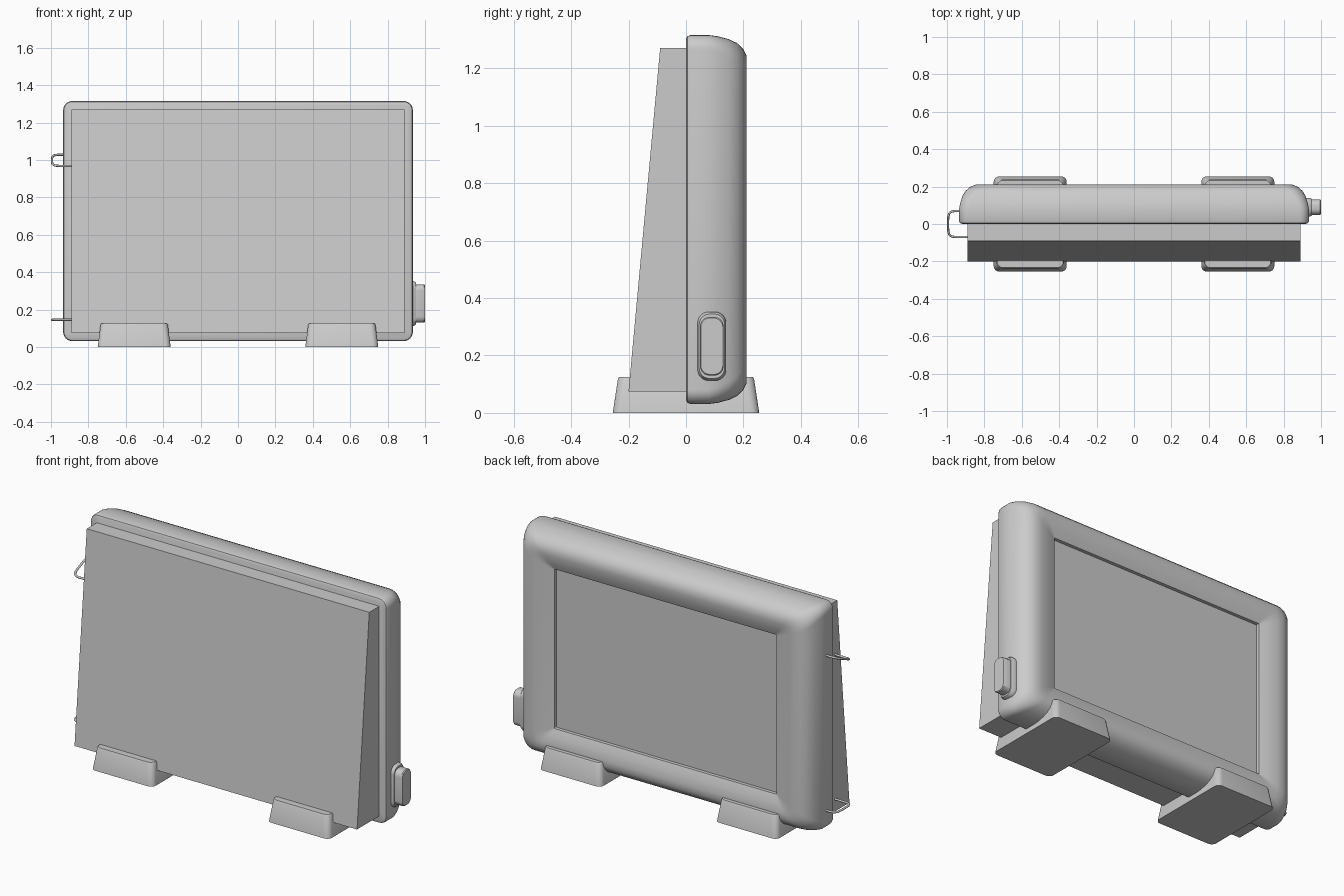
import bpy, bmesh, math

cube = bpy.data.objects.get("Cube")
if cube:
    bpy.data.objects.remove(cube, do_unlink=True)

GREY = (0.6, 0.6, 0.6, 1)
mat = bpy.data.materials.new("light grey")
mat.use_nodes = True
mat.diffuse_color = GREY
mat.node_tree.nodes["Principled BSDF"].inputs["Base Color"].default_value = GREY


def outline(half_u, half_v, r, steps=6):
    """Rounded rectangle as 2D points, counter-clockwise."""
    pts = []
    for corner, (su, sv) in enumerate([(1, 1), (-1, 1), (-1, -1), (1, -1)]):
        for i in range(steps + 1):
            a = math.pi / 2 * (corner + i / steps)
            pts.append((su * (half_u - r) + r * math.cos(a),
                        sv * (half_v - r) + r * math.sin(a)))
    return pts


def loft(name, rings, angle=35):
    """Skin a list of equal-length point rings and cap both ends."""
    bm = bmesh.new()
    loops = [[bm.verts.new(p) for p in ring] for ring in rings]
    for a, b in zip(loops, loops[1:]):
        for i in range(len(a)):
            j = (i + 1) % len(a)
            bm.faces.new((a[i], a[j], b[j], b[i]))
    bm.faces.new(loops[0])
    bm.faces.new(loops[-1])
    bmesh.ops.recalc_face_normals(bm, faces=bm.faces)
    mesh = bpy.data.meshes.new(name)
    bm.to_mesh(mesh)
    bm.free()
    obj = bpy.data.objects.new(name, mesh)
    finish(obj, angle)
    return obj


def finish(obj, angle):
    bpy.context.collection.objects.link(obj)
    obj.data.materials.append(mat)
    if obj.type == 'MESH':
        bpy.ops.object.select_all(action='DESELECT')
        obj.select_set(True)
        bpy.context.view_layer.objects.active = obj
        bpy.ops.object.shade_smooth_by_angle(angle=math.radians(angle))


# Frame: (inset, depth, corner radius) from the front edge round to the opening
bezel = [(.018, 0, .04), (.005, .005, .045), (0, .016, .05), (0, .08, .05),
         (.005, .11, .055), (.018, .15, .065), (.035, .178, .07),
         (.058, .198, .07), (.09, .211, .06), (.13, .211, .045),
         (.185, .202, .025), (.235, .185, .004), (.235, .165, .004)]
loft("screen_frame", [[(u, y, .673 + v) for u, v in
     outline(.935 - d, .642 - d * .8, r)] for d, y, r in bezel], 40)

# Tapered housing on the front
side = [(.01, .075), (-.2, .075), (-.09, 1.27), (.01, 1.27)]
loft("tapered_housing", [[(x, y, z) for y, z in side] for x in (-.89, .89)])

# Feet
for label, cx in (("left", .555), ("right", -.555)):
    loft(label + "_foot", [[(cx + u, v, z) for u, v in outline(w, d, .03)]
         for w, d, z in ((.195, .255, 0), (.18, .237, .118), (.176, .233, .125))])

# Side button: base plate and cap
for name, levels in (
        ("button_base", [(.92, .05, .12), (.94, .05, .12), (.952, .044, .112)]),
        ("button_cap", [(.94, .041, .102), (.995, .041, .102), (1, .038, .098)])):
    loft(name, [[(x, .09 + u, .232 + v) for u, v in outline(w, h, w * .8)]
         for x, w, h in levels])


# Wire loops on the right side
def wire_loop(name, z, tilt):
    pts = [(-.88, -.07, z - tilt)]
    for i in range(25):
        t = math.pi * i / 24
        c = math.cos(t)
        y = -.07 * math.copysign(abs(c) ** .45, c)
        pts.append((-.925 - .069 * max(math.sin(t), 0) ** .45, y,
                    z + tilt * y / .07))
    curve = bpy.data.curves.new(name, 'CURVE')
    curve.dimensions = '3D'
    curve.bevel_depth = .006
    curve.bevel_resolution = 2
    curve.use_fill_caps = True
    spline = curve.splines.new('POLY')
    spline.points.add(len(pts) - 1)
    for p, co in zip(spline.points, pts):
        p.co = (*co, 1)
    finish(bpy.data.objects.new(name, curve), 0)


wire_loop("upper_wire_loop", .998, .03)
wire_loop("lower_wire_loop", .145, 0)
